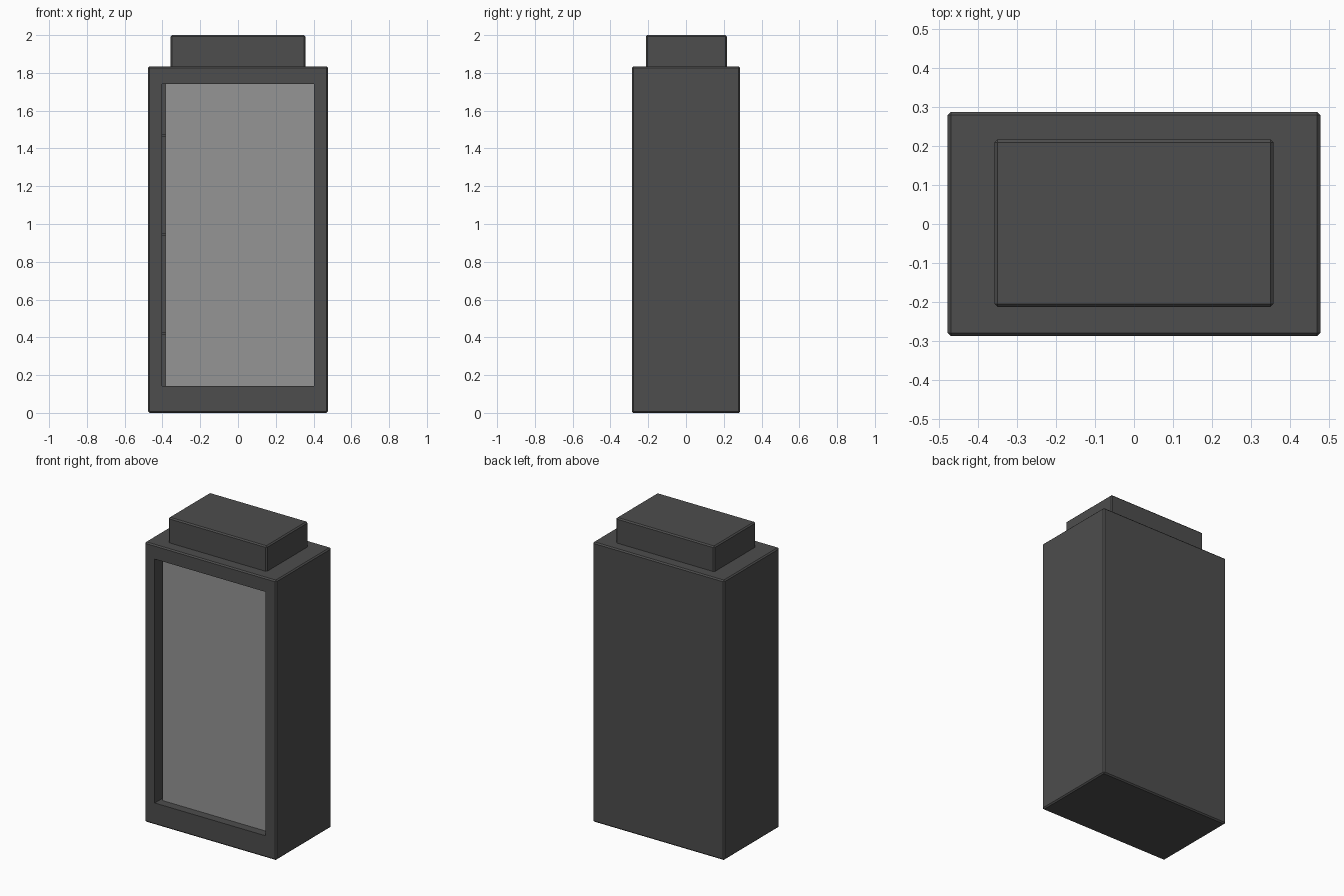
import bpy, bmesh
from mathutils import Vector

if "Cube" in bpy.data.objects:
    bpy.data.objects.remove(bpy.data.objects["Cube"])


def material(name, v):
    m = bpy.data.materials.new(name)
    m.diffuse_color = (v, v, v, 1)
    m.use_nodes = True
    m.node_tree.nodes["Principled BSDF"].inputs["Base Color"].default_value = m.diffuse_color
    return m


DARK = material("dark_grey", 0.075)
PALE = material("pale_grey", 0.3)


def box(name, lo, hi, mat=DARK, chamfer=0.0):
    lo, hi = Vector(lo), Vector(hi)
    bm = bmesh.new()
    bmesh.ops.create_cube(bm, size=1)
    for v in bm.verts:
        v.co = (lo + hi) / 2 + v.co * (hi - lo)
    if chamfer:
        bmesh.ops.bevel(bm, geom=bm.edges[:], offset=chamfer, segments=1,
                        affect='EDGES')
    me = bpy.data.meshes.new(name)
    bm.to_mesh(me)
    bm.free()
    me.materials.append(mat)
    ob = bpy.data.objects.new(name, me)
    bpy.context.collection.objects.link(ob)
    return ob


# Cabinet shell with a front opening
cabinet = box("cabinet", (-0.477, -0.287, 0), (0.477, 0.287, 1.835), chamfer=0.008)
cutter = box("opening_cutter", (-0.403, -0.5, 0.143), (0.402, 0.215, 1.742))
cut = cabinet.modifiers.new("opening", 'BOOLEAN')
cut.object = cutter
cut.operation = 'DIFFERENCE'
cut.solver = 'EXACT'
bpy.context.view_layer.objects.active = cabinet
bpy.ops.object.modifier_apply(modifier=cut.name)
bpy.data.objects.remove(cutter)

# Housing on the roof
box("top_housing", (-0.357, -0.213, 1.825), (0.357, 0.217, 2.0), chamfer=0.008)

# Recessed door panel, leaving a narrow slot on the left
box("door_panel", (-0.385, -0.232, 0.143), (0.402, -0.22, 1.742), PALE)

# Shelves behind the panel
for i in range(3):
    z = 0.42 + 0.525 * i
    box(f"shelf_{i + 1}", (-0.403, -0.2, z - 0.006), (0.402, 0.215, z + 0.006))
